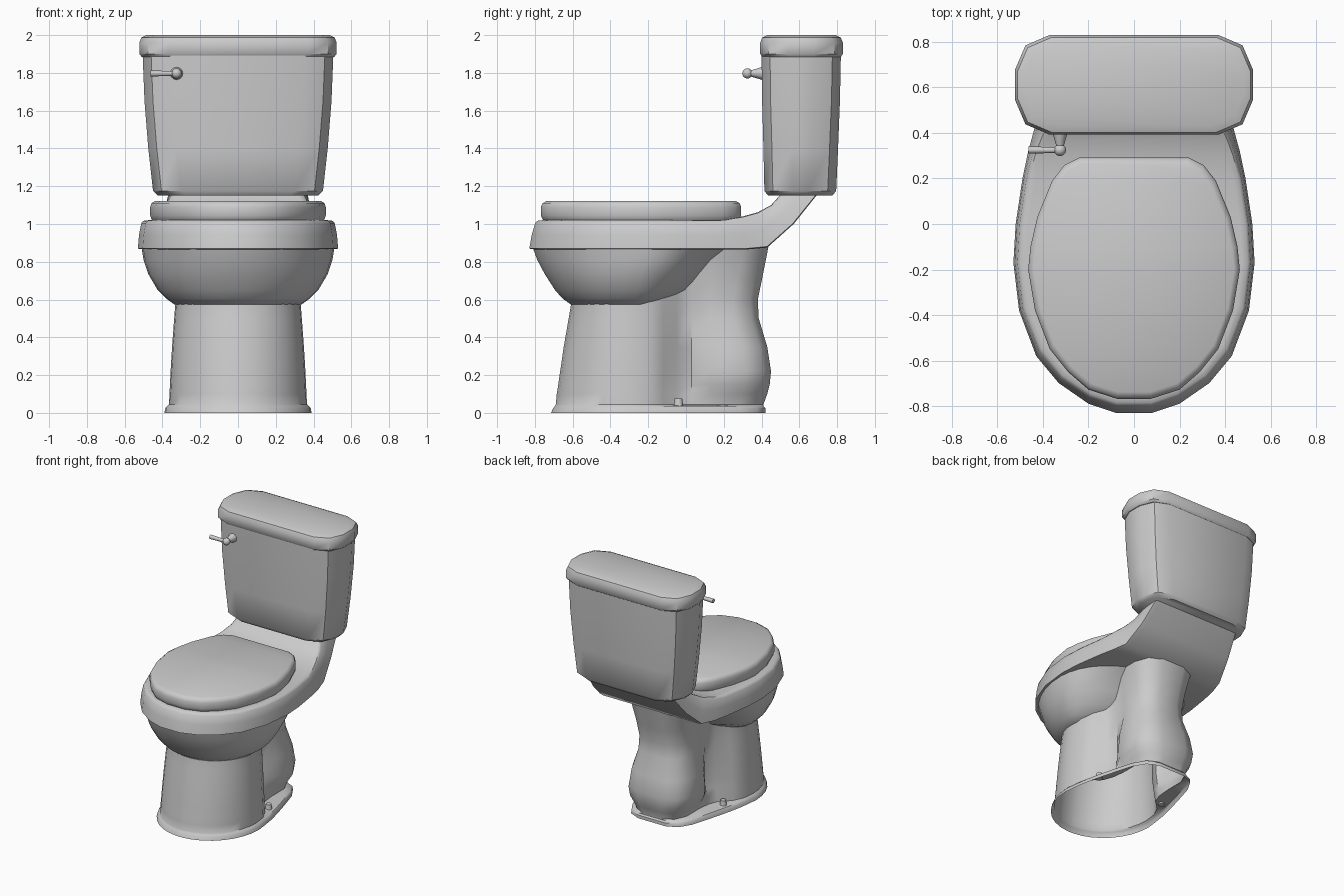
import bpy, bmesh, math
from mathutils import Vector

if "Cube" in bpy.data.objects:
    bpy.data.objects.remove(bpy.data.objects["Cube"])

mat = bpy.data.materials.new("grey_porcelain")
mat.diffuse_color = (0.6, 0.6, 0.6, 1)
mat.use_nodes = True
mat.node_tree.nodes["Principled BSDF"].inputs["Base Color"].default_value = mat.diffuse_color


def finish(obj, name, angle=40):
    obj.name = name
    obj.data.materials.clear()
    obj.data.materials.append(mat)
    bpy.ops.object.select_all(action='DESELECT')
    obj.select_set(True)
    bpy.context.view_layer.objects.active = obj
    bpy.ops.object.shade_smooth_by_angle(angle=math.radians(angle))
    return obj


def shell(name, rings, bottom=True, top=True, angle=40):
    """Loft half outlines (front to back, x > 0), mirrored across x."""
    bm = bmesh.new()
    loops = []
    for r in rings:
        right = [bm.verts.new(p) for p in r]
        left = [bm.verts.new((-p[0], p[1], p[2])) for p in r]
        loops.append(right + left[::-1])
    n = len(loops[0])
    for a, b in zip(loops, loops[1:]):
        for i in range(n):
            j = (i + 1) % n
            bm.faces.new((a[i], a[j], b[j], b[i]))
    for use, lp in ((bottom, loops[0]), (top, loops[-1])):
        if use:
            for i in range(n // 2 - 1):
                bm.faces.new((lp[i], lp[i + 1], lp[n - 2 - i], lp[n - 1 - i]))
    bmesh.ops.recalc_face_normals(bm, faces=bm.faces)
    me = bpy.data.meshes.new(name)
    bm.to_mesh(me)
    bm.free()
    obj = bpy.data.objects.new(name, me)
    bpy.context.collection.objects.link(obj)
    return finish(obj, name, angle)


def rod(name, p, q, r1, r2, sides=12):
    p, q = Vector(p), Vector(q)
    bpy.ops.mesh.primitive_cone_add(vertices=sides, radius1=r1, radius2=r2, depth=(q - p).length,
                                    location=(p + q) / 2, rotation=(q - p).to_track_quat('Z', 'Y').to_euler())
    return finish(bpy.context.object, name)


def box_ring(w, y0, y1, z):
    """Half outline of a rectangle with two-step rounded corners."""
    c, m = 0.15, 0.045
    return [(w - c, y0, z), (w - m, y0 + m, z), (w, y0 + c, z),
            (w, y1 - c, z), (w - m, y1 - m, z), (w - c, y1, z)]


# tank and its lid
shell("tank", [box_ring(*r) for r in (
    (0.425, 0.435, 0.775, 1.15), (0.45, 0.415, 0.795, 1.175), (0.475, 0.41, 0.805, 1.4),
    (0.495, 0.403, 0.815, 1.65), (0.505, 0.40, 0.82, 1.90))])
shell("tank_lid", [box_ring(*r) for r in (
    (0.51, 0.405, 0.82, 1.885), (0.522, 0.393, 0.83, 1.9), (0.522, 0.393, 0.83, 1.96),
    (0.512, 0.403, 0.82, 1.987), (0.485, 0.43, 0.793, 2.0))])

# rim with the rear deck rising to the tank: x, lower y, lower z, upper y, upper z
stations = [(.08, -.83, .865, -.815, 1.02), (.2, -.79, .865, -.775, 1.02), (.33, -.70, .865, -.69, 1.02),
            (.43, -.58, .865, -.57, 1.02), (.505, -.38, .865, -.38, 1.02), (.53, -.17, .865, -.17, 1.02),
            (.52, .0, .865, .0, 1.02), (.49, .2, .865, .2, 1.022), (.465, .32, .865, .3, 1.04),
            (.435, .43, .875, .38, 1.062), (.40, .57, 1.0, .45, 1.1), (.37, .69, 1.15, .5, 1.155)]


def rim_ring(t, inset):
    out = []
    for x, yb, zb, yt, zt in stations:
        y = yb + (yt - yb) * t
        d = Vector((x, min(y + 0.15, 0), 0)).normalized() * inset
        out.append((x - d.x, y - d.y, zb + (zt - zb) * t))
    return out


shell("rim", [rim_ring(0, .03), rim_ring(.03, 0), rim_ring(.5, .006), rim_ring(.9, .018),
              rim_ring(.98, .03), rim_ring(1, .055)])


# seat cover
seat = [(.075, -.768), (.2, -.728), (.29, -.65), (.37, -.55), (.435, -.38), (.465, -.2),
        (.455, -.1), (.425, .03), (.36, .19), (.305, .26), (.24, .292)]


def seat_ring(k, z):
    return [(x * k, -.22 + (y + .22) * k, z) for x, y in seat]


shell("seat_cover", [seat_ring(*r) for r in (
    (.96, 1.01), (.985, 1.025), (1, 1.045), (1, 1.09), (.985, 1.11), (.945, 1.122))])


# bowl
def oval(w, yf, yc, yb, z, n=17):
    out = []
    for i in range(n):
        a = math.pi * (i + .5) / n
        c = math.cos(a)
        reach = yc - yf if c > 0 else yb - yc
        out.append((w * math.sin(a), yc - c * reach, z))
    return out


shell("bowl", [oval(*r) for r in (
    (.335, -.61, -.28, -.12, .573), (.38, -.655, -.27, -.05, .605), (.425, -.695, -.26, .03, .65),
    (.475, -.75, -.24, .1, .735), (.5, -.79, -.2, .17, .81), (.51, -.812, -.2, .26, .87))])


# pedestal: round front column pinched at a neck, with the trap behind it
def foot_ring(z, w, yf, neck, t, yb):
    angles = [math.pi / 2 * (i + .35) / 8.35 for i in range(9)]
    front = [(w * math.sin(a), -.3 + (yf + .3) * math.cos(a), z) for a in angles]
    return front + [(w * .97, -.2, z), (w * .86, -.12, z), (neck + .03, -.05, z), (neck, .03, z),
                    (t, .13, z), (t, yb - .13, z), (t * .8, yb - .04, z), (t * .4, yb, z)]


def flange_ring(z, w, yf, yb):
    ring = foot_ring(z, w, yf, .3, .25, yb)
    tail = [(.97, -.2), (.94, -.12), (.9, -.05), (.85, .03), (.78, .13), (.66, yb - .13),
            (.52, yb - .04), (.3, yb)]
    return ring[:9] + [(w * k, y, z) for k, y in tail]


flange = [flange_ring(0, .39, -.715, .42), flange_ring(.025, .385, -.705, .42),
          flange_ring(.036, .375, -.695, .41)]
column = [foot_ring(*r) for r in (
    (.045, .365, -.69, .21, .2, .41), (.1, .363, -.685, .2, .215, .43), (.15, .36, -.677, .19, .245, .443),
    (.22, .357, -.667, .18, .255, .45), (.35, .349, -.648, .18, .24, .43), (.5, .338, -.622, .18, .205, .385),
    (.6, .33, -.605, .19, .2, .38), (.72, .33, -.6, .2, .21, .405), (.82, .33, -.6, .21, .23, .425),
    (.9, .33, -.6, .22, .25, .44))]
shell("pedestal", flange + column, bottom=False)

# floor bolts
for side, x in (("left", -.29), ("right", .29)):
    rod("floor_bolt_" + side, (x, -.04, .03), (x, -.04, .075), .026, .02)

# flush handle
rod("handle_stem", (-.325, .41, 1.797), (-.325, .335, 1.797), .036, .014)
rod("handle_lever", (-.325, .325, 1.797), (-.463, .325, 1.797), .012, .016)
bpy.ops.mesh.primitive_uv_sphere_add(segments=12, ring_count=8, radius=.027, location=(-.325, .325, 1.797))
finish(bpy.context.object, "handle_knob")
